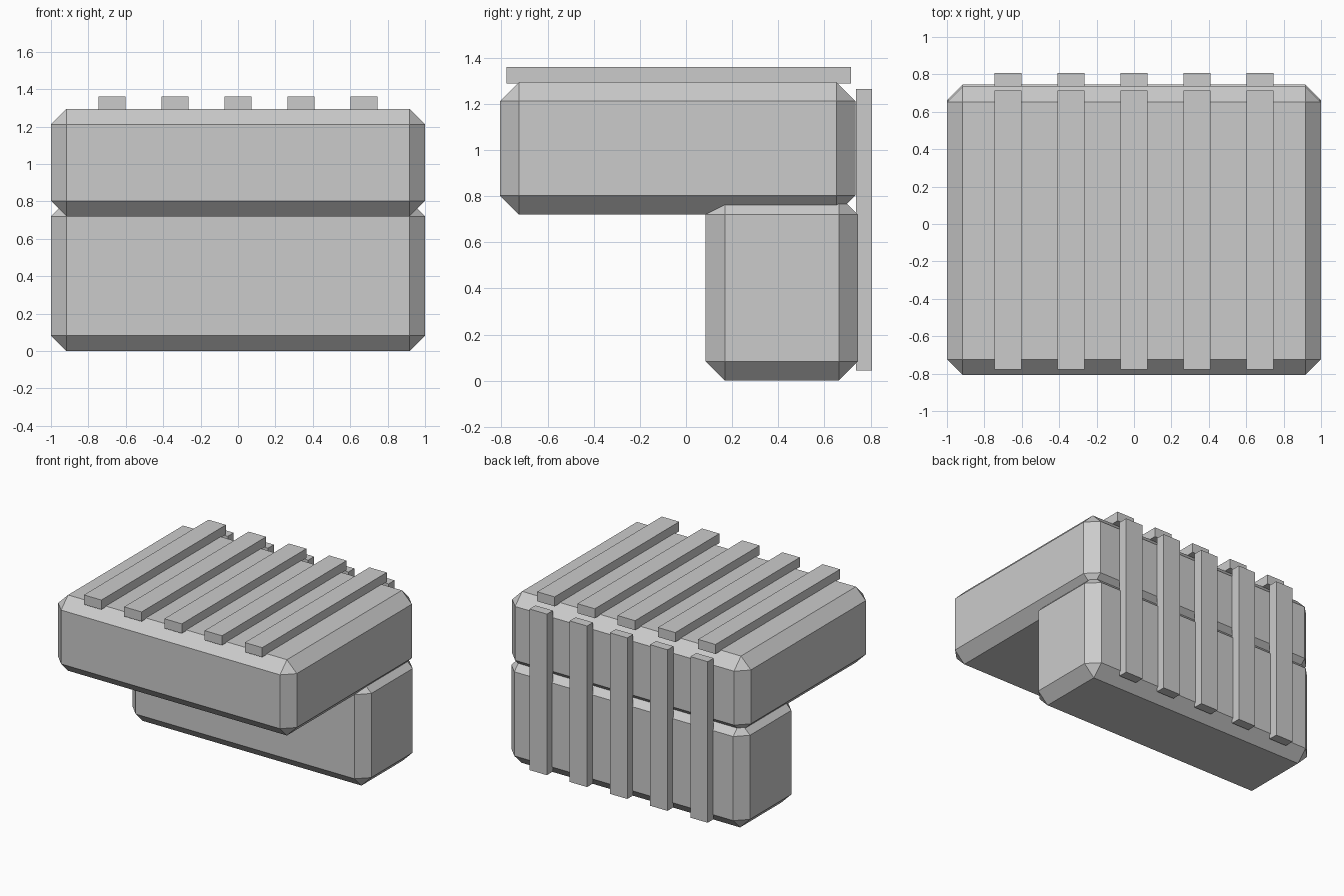
import bpy
import bmesh

if "Cube" in bpy.data.objects:
    bpy.data.objects.remove(bpy.data.objects["Cube"])


def box(name, x, y, z, chamfer=0.0):
    """Box from (min, max) ranges, optionally with chamfered edges."""
    bm = bmesh.new()
    bmesh.ops.create_cube(bm, size=1.0)
    for v in bm.verts:
        v.co = [r[0] + (c + 0.5) * (r[1] - r[0]) for c, r in zip(v.co, (x, y, z))]
    mesh = bpy.data.meshes.new(name)
    bm.to_mesh(mesh)
    bm.free()
    obj = bpy.data.objects.new(name, mesh)
    bpy.context.collection.objects.link(obj)
    if chamfer:
        mod = obj.modifiers.new("chamfer", 'BEVEL')
        mod.width = chamfer
        mod.segments = 1
        mod.limit_method = 'NONE'
    return obj


# Two chamfered blocks forming the L-shaped body
box("lower_block", (-1, 1), (0.085, 0.745), (0, 0.803), 0.083)
box("upper_block", (-1, 1), (-0.807, 0.735), (0.72, 1.294), 0.083)

# Five slats across the top and five down the back
for i in range(5):
    cx = (i - 2) * 0.337
    xr = (cx - 0.073, cx + 0.073)
    box(f"top_slat_{i + 1}", xr, (-0.777, 0.714), (1.288, 1.36))
    box(f"back_slat_{i + 1}", xr, (0.736, 0.807), (0.045, 1.265))
